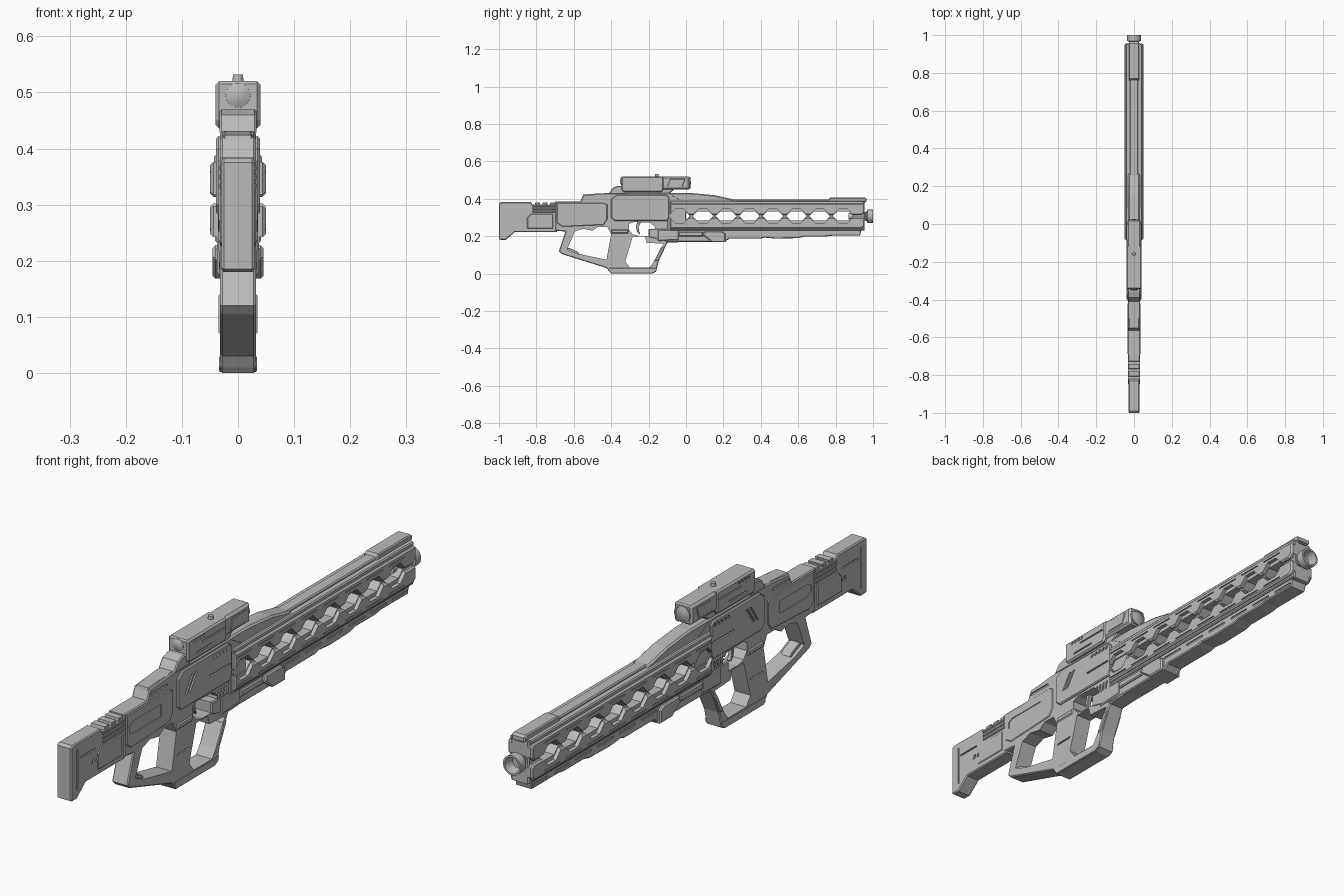
import bpy
import bmesh
from math import pi, radians
from mathutils import Matrix

default_cube = bpy.data.objects.get("Cube")
if default_cube:
    bpy.data.objects.remove(default_cube, do_unlink=True)

grey = bpy.data.materials.new("plain_grey")
grey.use_nodes = True
GREY = (.5, .5, .5, 1)
grey.diffuse_color = GREY
grey.node_tree.nodes["Principled BSDF"].inputs["Base Color"].default_value = GREY


def finish(bm, name):
    bmesh.ops.recalc_face_normals(bm, faces=bm.faces)
    mesh = bpy.data.meshes.new(name)
    bm.to_mesh(mesh)
    bm.free()
    mesh.materials.append(grey)
    obj = bpy.data.objects.new(name, mesh)
    bpy.context.scene.collection.objects.link(obj)
    return obj


def add_prism(bm, profile, left, right):
    """Extrude a side profile of (y, z) points from x = left to x = right."""
    face = bm.faces.new([bm.verts.new((left, y, z)) for y, z in profile])
    extruded = bmesh.ops.extrude_face_region(bm, geom=[face])["geom"]
    moved = [g for g in extruded if isinstance(g, bmesh.types.BMVert)]
    bmesh.ops.translate(bm, vec=(right - left, 0, 0), verts=moved)


def slab(name, profile, half, bevel=.004):
    """Part with a side profile, symmetric in x, with chamfered rims."""
    bm = bmesh.new()
    add_prism(bm, profile, -half, half)
    bmesh.ops.recalc_face_normals(bm, faces=bm.faces)
    if bevel:
        rims = [e for e in bm.edges if abs(e.verts[0].co.x - e.verts[1].co.x) < half]
        bmesh.ops.bevel(bm, geom=rims, offset=bevel, segments=1, affect='EDGES',
                        clamp_overlap=True)
    return finish(bm, name)


def box(y, z, y_end, z_end):
    return [(y, z), (y_end, z), (y_end, z_end), (y, z_end)]


def slanted(y, z, y_end, z_end, lean):
    return [(y, z), (y_end, z), (y_end + lean, z_end), (y + lean, z_end)]


def hexagon(y, z, length, height):
    inner = length - height
    return [(y - length, z), (y - inner, z - height), (y + inner, z - height),
            (y + length, z), (y + inner, z + height), (y - inner, z + height)]


def carve(obj, profiles, depth_from=None):
    """Cut profiles through the part, or as grooves into both sides."""
    bm = bmesh.new()
    for profile in profiles:
        if depth_from is None:
            add_prism(bm, profile, -.2, .2)
        else:
            for side in (-1, 1):
                add_prism(bm, profile, side * depth_from, side * .2)
    cutter = finish(bm, "cutter")
    cutter.hide_render = True
    mod = obj.modifiers.new("carve", 'BOOLEAN')
    mod.operation = 'DIFFERENCE'
    mod.solver = 'EXACT'
    mod.object = cutter
    graph = bpy.context.evaluated_depsgraph_get()
    carved = bpy.data.meshes.new_from_object(obj.evaluated_get(graph))
    obj.modifiers.clear()
    obj.data = carved
    bpy.data.objects.remove(cutter, do_unlink=True)


def lathe(name, profile, z, steps=32):
    """Turned part: (y, radius) points spun around a lengthwise axis."""
    bm = bmesh.new()
    verts = [bm.verts.new((r, y, 0)) for y, r in profile]
    edges = [bm.edges.new(pair) for pair in zip(verts, verts[1:])]
    bmesh.ops.spin(bm, geom=verts + edges, cent=(0, 0, 0), axis=(0, 1, 0),
                   angle=2 * pi, steps=steps)
    bmesh.ops.remove_doubles(bm, verts=bm.verts, dist=.0001)
    bmesh.ops.translate(bm, vec=(0, 0, z), verts=bm.verts)
    obj = finish(bm, name)
    bpy.ops.object.select_all(action='DESELECT')
    obj.select_set(True)
    bpy.context.view_layer.objects.active = obj
    bpy.ops.object.shade_smooth_by_angle(angle=radians(35))
    return obj


# Frame: receiver, thumbhole grip and front loop in one outline
frame = slab("frame", [
    (-.7, .23), (-.645, .225), (-.68, .12), (-.665, .105), (-.425, .03), (-.41, .01),
    (-.4, 0), (-.18, 0), (-.16, .01), (-.145, .07), (-.1, .165), (0, .17), (0, .38),
    (-.09, .43), (-.44, .43), (-.55, .42), (-.565, .385), (-.7, .385)], .032)
thumb_hole = [(-.595, .225), (-.635, .13), (-.58, .107), (-.425, .075), (-.4, .21),
              (-.42, .25), (-.47, .25), (-.5, .23), (-.55, .24)]
loop_hole = [(-.285, .198), (-.325, .065), (-.3, .032), (-.195, .032), (-.175, .06),
             (-.12, .16), (-.21, .165), (-.22, .198)]
trigger_hole = [(-.285, .21), (-.25, .202), (-.19, .202), (-.168, .22), (-.165, .25),
                (-.19, .272), (-.28, .276), (-.305, .265), (-.305, .235)]
carve(frame, [thumb_hole, loop_hole, trigger_hole])
vents = [slanted(-.2 + i * .018, .24, -.192 + i * .018, .268, .008) for i in range(5)]
carve(frame, vents + [box(-.55, .395, -.45, .405), slanted(-.4, .12, -.33, .126, .01)], .026)

slab("trigger", [(-.26, .28), (-.268, .25), (-.262, .225), (-.25, .21), (-.245, .214),
                 (-.252, .23), (-.253, .25), (-.24, .28)], .008, .002)
slab("grip_collar", slanted(-.4, .215, -.31, .235, .003), .036)
slab("loop_foot", [(-.41, .01), (-.4, .002), (-.18, .002), (-.16, .012), (-.155, .03),
                   (-.41, .03)], .0335, .002)
slab("loop_front_pad", slanted(-.168, .07, -.148, .14, .035), .035, .003)
slab("thumbhole_brace", [(-.64, .135), (-.63, .12), (-.58, .1), (-.57, .108),
                         (-.58, .118), (-.625, .138)], .02, .002)

# Receiver side cover and its grooves
receiver = slab("receiver_cover", [
    (-.4, .3), (-.38, .282), (-.1, .282), (-.09, .3), (-.09, .41), (-.11, .422),
    (-.37, .422), (-.4, .4)], .039)
carve(receiver, [slanted(-.36, .33, -.35, .39, .04), slanted(-.34, .33, -.33, .39, .04),
                 box(-.22, .34, -.1, .347)]
      + [slanted(-.2 + i * .02, .398, -.19 + i * .02, .41, .008) for i in range(5)], .033)
slab("receiver_lower_plate", [(-.15, .175), (-.04, .18), (-.04, .235), (-.15, .235)], .037)

# Rear body with a long recess holding a bolt bar
rear = slab("rear_cover", [(-.69, .27), (-.66, .25), (-.44, .26), (-.42, .29), (-.42, .37),
                           (-.44, .38), (-.69, .38)], .035)
carve(rear, [[(-.67, .31), (-.65, .3), (-.49, .3), (-.49, .345), (-.65, .345),
              (-.67, .335)]], .027)
slab("bolt_bar", box(-.62, .312, -.49, .332), .031, .002)
slab("rear_top_step", [(-.56, .385), (-.55, .424), (-.4, .432), (-.39, .385)], .027)

# Shoulder stock
stock = slab("stock", [
    (-1, .185), (-.99, .18), (-.965, .18), (-.915, .222), (-.69, .222), (-.69, .368),
    (-.82, .368), (-.83, .383), (-.99, .383), (-1, .375)], .029)
carve(stock, [slanted(-.88 + i * .022, .275, -.868 + i * .022, .29, .006) for i in range(5)]
      + [box(-.95, .32, -.86, .326), slanted(-.965, .21, -.96, .36, 0)], .024)
slab("stock_cheek", [(-.85, .24), (-.71, .24), (-.71, .32), (-.83, .32), (-.85, .3)], .032)
for i in range(3):
    slab("stock_side_rib", box(-.82, .328 + i * .016, -.7, .338 + i * .016), .033, .002)
    slab("stock_top_rib", slanted(-.81 + i * .04, .36, -.785 + i * .04, .381, .005), .029, .002)

# Handguard: windowed core with toothed rails above and below
centres = [-.035 + i * .125 for i in range(8)]
core = slab("handguard_core", box(-.1, .23, .955, .385), .036)
carve(core, [hexagon(y, .308, .055, .024) for y in centres])
big_hexes = [hexagon(y, .308, .06, .038) for y in centres]
for name, low, high, groove in (("upper_rail", .314, .376, .358), ("lower_rail", .242, .302, .256)):
    rail = slab(name, [(-.085, low), (.94, low), (.955, low + .015), (.955, high - .01),
                       (.945, high), (-.085, high)], .05, .006)
    carve(rail, big_hexes)
    carve(rail, [box(y - .045, groove - .002, y + .045, groove + .002) for y in centres], .046)
slab("rail_top_strip", box(-.085, .37, .95, .389), .043)
slab("rail_bottom_strip", box(-.085, .232, .95, .248), .041)

# Top ridge, rear hump and front sight block
slab("top_ridge", box(0, .38, .96, .397), .022)
slab("top_hump", [(-.1, .38), (-.1, .432), (.02, .432), (.15, .42), (.26, .396),
                  (.28, .38)], .031, .006)
slab("front_block", [(.755, .385), (.77, .407), (.955, .407), (.965, .4), (.965, .385)], .027)

# Under rail with steps and the side bracket
under = slab("under_rail", [
    (-.2, .195), (-.1, .17), (.21, .17), (.23, .187), (.4, .187), (.42, .193), (.48, .187),
    (.6, .19), (.63, .198), (.74, .198), (.78, .203), (.93, .203), (.94, .24), (-.2, .24)], .034)
carve(under, [box(y, .212, y + .09, .22) for y in centres[2:]], .03)
slab("side_bracket", [(.09, .205), (.14, .168), (.21, .168), (.21, .215), (.19, .228),
                      (.1, .228)], .045, .005)
slab("bracket_rear_bar", box(-.04, .2, .09, .224), .041)

# Muzzle with a flared open tip
lathe("muzzle", [(.87, 0), (.87, .018), (.95, .018), (.965, .025), (.97, .036), (1, .036),
                 (1, .029), (.965, .022), (.965, 0)], .307)
slab("muzzle_collar", box(.95, .285, .962, .33), .026, .003)

# Scope with ramp mount, lenses and knob
slab("scope_ramp", [(-.415, .425), (-.39, .46), (-.36, .47), (-.32, .47), (-.32, .425)], .033)
slab("scope_mount", [(-.34, .42), (-.1, .42), (-.055, .455), (-.33, .455)], .027)
scope = slab("scope_body", [(-.345, .45), (-.335, .436), (-.13, .436), (-.12, .45), (-.12, .52),
                            (-.34, .52), (-.345, .515)], .04, .006)
carve(scope, [slanted(-.3, .455, -.2, .461, .01), box(-.26, .485, -.13, .49)]
      + [slanted(-.31 + i * .018, .5, -.302 + i * .018, .51, .005) for i in range(4)], .035)
slab("scope_front", [(-.13, .45), (.015, .45), (.02, .455), (.02, .515), (.015, .52),
                     (-.13, .52)], .037, .01)
slab("scope_side_plate", slanted(-.1, .465, -.02, .505, .015), .0395, .002)
lathe("rear_lens", [(-.353, 0), (-.351, .012), (-.346, .022), (-.33, .023), (-.33, 0)], .495)
lathe("front_lens", [(0, .031), (.024, .031), (.024, .026), (.021, .025), (.025, .012),
                     (.026, 0)], .485)
bm = bmesh.new()
bmesh.ops.create_cone(bm, cap_ends=True, segments=12, radius1=.01, radius2=.009, depth=.016,
                      matrix=Matrix.Translation((0, -.157, .524)))
finish(bm, "scope_knob")
